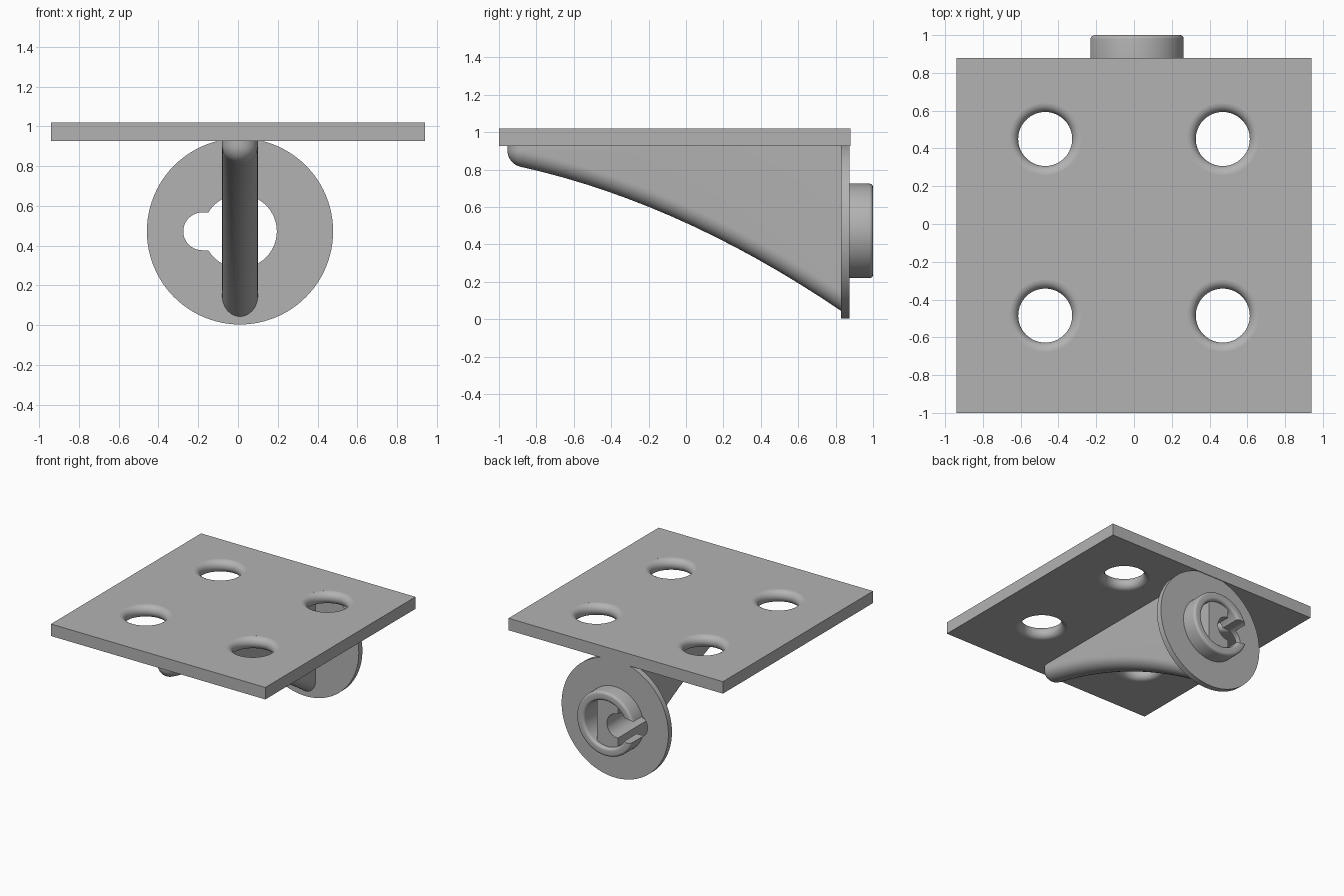
import bpy, bmesh
from math import sin, cos, pi, radians, sqrt
from mathutils import Matrix, Vector

if "Cube" in bpy.data.objects:
    bpy.data.objects.remove(bpy.data.objects["Cube"])

grey = bpy.data.materials.new("plain grey")
grey.use_nodes = True
grey.diffuse_color = (0.45, 0.45, 0.45, 1)
grey.node_tree.nodes["Principled BSDF"].inputs["Base Color"].default_value = (0.45, 0.45, 0.45, 1)


def finish(name, bm):
    bmesh.ops.remove_doubles(bm, verts=bm.verts, dist=1e-5)
    bmesh.ops.recalc_face_normals(bm, faces=bm.faces)
    mesh = bpy.data.meshes.new(name)
    bm.to_mesh(mesh)
    bm.free()
    mesh.materials.append(grey)
    obj = bpy.data.objects.new(name, mesh)
    bpy.context.collection.objects.link(obj)
    return obj


def loft(name, rings, caps=True, loop=False, matrix=Matrix()):
    """Skin a list of closed rings that have equal point counts."""
    bm = bmesh.new()
    rows = [[bm.verts.new(matrix @ Vector(p)) for p in ring] for ring in rings]
    pairs = list(zip(rows, rows[1:])) + ([(rows[-1], rows[0])] if loop else [])
    for a, b in pairs:
        for i in range(len(a)):
            j = (i + 1) % len(a)
            bm.faces.new((a[i], a[j], b[j], b[i]))
    if caps:
        bm.faces.new(rows[0])
        bm.faces.new(rows[-1])
    return finish(name, bm)


def lathe(name, profile, matrix, caps, loop, n=96):
    rings = [[(r * cos(2 * pi * k / n), r * sin(2 * pi * k / n), h) for k in range(n)]
             for r, h in profile]
    return loft(name, rings, caps, loop, matrix)


def prism_y(name, outline, y0, y1):
    return loft(name, [[(x, y, z) for x, z in outline] for y in (y0, y1)])


def arc(cx, cy, r, a0, a1, n):
    return [(cx + r * cos(radians(a0 + (a1 - a0) * i / n)),
             cy + r * sin(radians(a0 + (a1 - a0) * i / n))) for i in range(n + 1)]


def cut(obj, cutter):
    mod = obj.modifiers.new("cut", 'BOOLEAN')
    mod.operation, mod.solver, mod.object = 'DIFFERENCE', 'EXACT', cutter
    bpy.context.view_layer.objects.active = obj
    bpy.ops.object.modifier_apply(modifier=mod.name)


CX, CZ = 0.01, 0.472      # axis of the round mount
HOLE = 0.185              # its bore radius

# Mounting plate with four holes rounded on both rims
TOP, BOTTOM = 1.02, 0.925
plate = prism_y("top_plate", [(-0.94, BOTTOM), (0.94, BOTTOM), (0.94, TOP), (-0.94, TOP)], -1, 0.88)
half = (TOP - BOTTOM) / 2
rim = [(0.143 + half - half * cos(a), half * sin(a))
       for a in (radians(-88 + 176 * i / 16) for i in range(17))]
rim = [(rim[0][0], -0.1)] + rim + [(rim[-1][0], 0.1)]
for x in (-0.47, 0.47):
    for y in (-0.485, 0.45):
        cutter = lathe("hole_cutter", rim, Matrix.Translation((x, y, BOTTOM + half)), True, False, 64)
        cut(plate, cutter)
        bpy.data.objects.remove(cutter)

# Round flange with a raised collar, turned as one piece
collar = arc(0.233, 0.98, 0.02, 0, 90, 5) + arc(HOLE + 0.02, 0.98, 0.02, 90, 180, 5)
profile = [(HOLE, 0.83), (0.468, 0.83), (0.468, 0.875), (0.253, 0.875)] + collar
to_y = Matrix.Translation((CX, 0, CZ)) @ Matrix.Rotation(-pi / 2, 4, 'X')
flange = lathe("flange_and_collar", profile, to_y, False, True)

# Support rib: curved lower edge, rounded across its thickness
R = 0.09
END = 0.84
edge = [((-0.955, 0.935), (-1, 0))]
for i in range(9):
    a = radians(180 + 77 * i / 8)
    edge.append(((-0.865 + R * cos(a), 0.903 + R * sin(a)), (cos(a), sin(a))))
for i in range(1, 16):
    y = -0.885 + (END + 0.885) * i / 15
    slope = -0.457 - 0.266 * y
    length = sqrt(1 + slope * slope)
    edge.append(((y, 0.515 - 0.457 * y - 0.133 * y * y), (slope / length, -1 / length)))

layers = []
for k in range(17):
    a = -pi / 2 + pi * k / 16
    d = 0.97 * R * (1 - cos(a))
    x = CX + R * sin(a)
    ring = [(x, py - d * ny, pz - d * nz) for (py, pz), (ny, nz) in edge]
    (py, pz), (ny, nz) = edge[-1]
    ring[-1] = (x, END, pz - d / nz)
    ring[0] = (x, ring[0][1], 0.935)
    layers.append(ring + [(x, END, 0.935)])
rib = loft("support_rib", layers)

# Rib tongue reaching through the collar bore
outline = arc(CX, CZ, HOLE + 0.004, 61, 119, 8) + arc(CX, CZ, HOLE + 0.004, 241, 299, 8)
tongue = prism_y("rib_tongue", outline, END - 0.005, 0.97)

# Side keyway through collar, flange and rib
keyway = arc(-0.08, CZ, 0.095, -90, 90, 20) + arc(-0.18, CZ, 0.095, 90, 270, 20)
cutter = prism_y("keyway_cutter", keyway, 0.6, 1.1)
for part in (flange, rib, tongue):
    cut(part, cutter)
bpy.data.objects.remove(cutter)

# Smooth shading with crisp edges
bpy.ops.object.select_all(action='DESELECT')
for part in (plate, flange, rib, tongue):
    part.select_set(True)
bpy.context.view_layer.objects.active = plate
bpy.ops.object.shade_smooth_by_angle(angle=radians(35))
